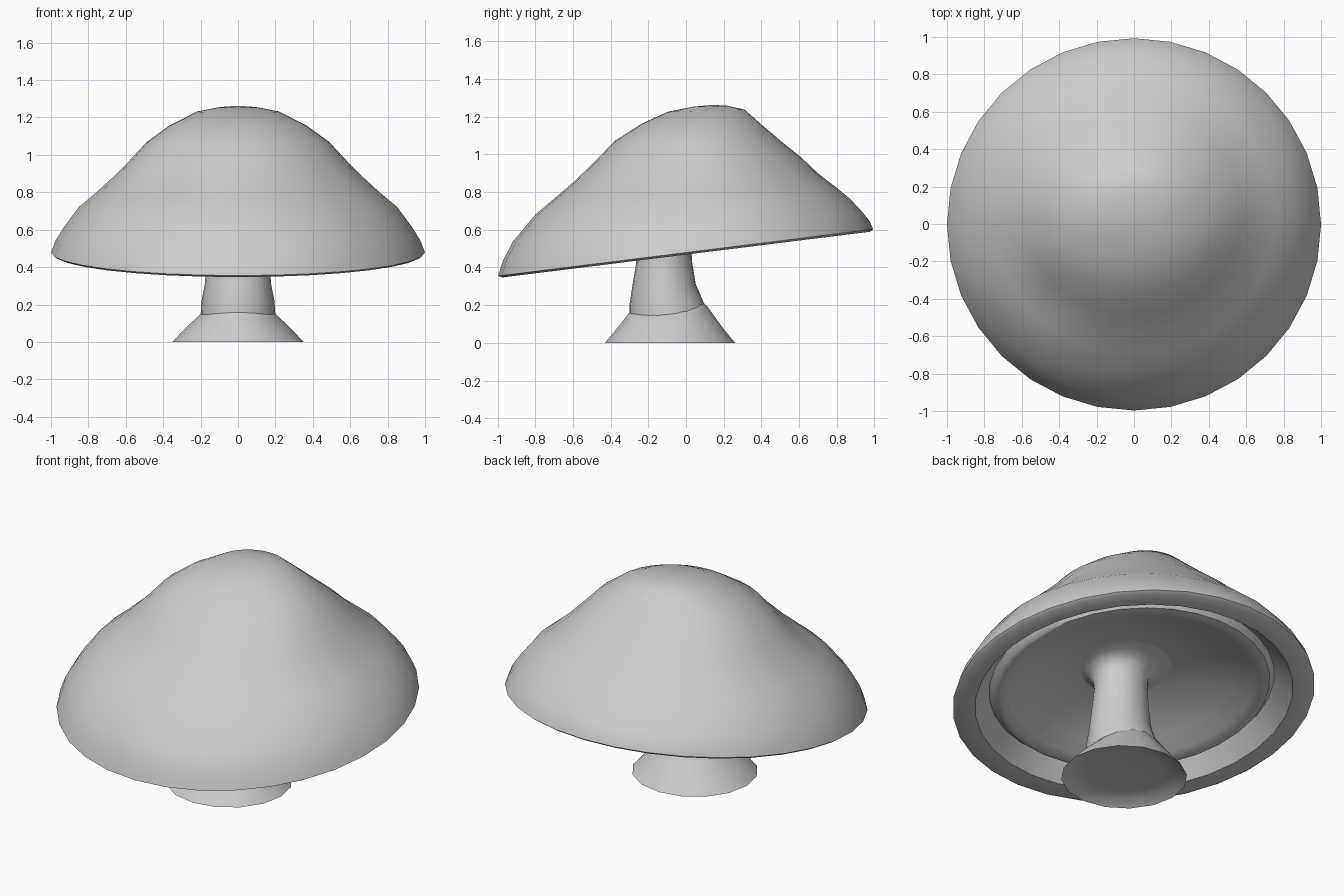
import bpy, bmesh, math


def loft(name, rings, sides, close_start=False, close_end=False, dent=False):
    """Skin rings given as (front_y, front_z, back_y, back_z, half_width, side_dip)."""
    bm = bmesh.new()
    loops = []
    for fy, fz, by, bz, rx, dip in rings:
        loop = []
        for i in range(sides):
            a = 2 * math.pi * i / sides
            c, s = math.cos(a), math.sin(a)
            x = rx * c
            y = (fy + by) / 2 + (by - fy) / 2 * s
            z = (fz + bz) / 2 + (bz - fz) / 2 * s - dip * c * c
            if dent:
                # soft hollow on the front left shoulder
                z -= 0.03 * math.exp(-((x + 0.43) ** 2 + (y + 0.41) ** 2) / 0.014)
            loop.append(bm.verts.new((x, y, z)))
        loops.append(loop)
    for a, b in zip(loops, loops[1:]):
        for i in range(sides):
            j = (i + 1) % sides
            bm.faces.new((a[i], a[j], b[j], b[i]))
    if close_start:
        bm.faces.new(loops[0][::-1])
    if close_end:
        bm.faces.new(loops[-1])
    mesh = bpy.data.meshes.new(name)
    bm.to_mesh(mesh)
    bm.free()
    obj = bpy.data.objects.new(name, mesh)
    bpy.context.collection.objects.link(obj)
    bpy.ops.object.select_all(action='DESELECT')
    obj.select_set(True)
    bpy.context.view_layer.objects.active = obj
    bpy.ops.object.shade_smooth_by_angle(angle=math.radians(45))
    return obj


def tilted(r, h):
    """Ring of radius r lying h above the sloping rim plane of the cap."""
    cy, cz = -0.2 * h, 0.468 + h
    return (cy - 0.99 * r, cz - 0.123 * r, cy + 0.99 * r, cz + 0.123 * r, r, 0)


# Cap: inner rim wall, flat lip, then the lopsided dome up to the apex
loft("cap", [
    tilted(0.79, 0.10),
    tilted(0.88, 0.0),
    tilted(0.985, 0.0),
    (-0.997, 0.355, 0.993, 0.603, 1.0, 0),
    (-0.97, 0.44, 0.975, 0.645, 0.975, 0),
    (-0.92, 0.535, 0.935, 0.695, 0.93, 0),
    (-0.80, 0.68, 0.87, 0.765, 0.85, 0),
    (-0.70, 0.765, 0.79, 0.83, 0.76, 0),
    (-0.60, 0.85, 0.70, 0.90, 0.675, 0),
    (-0.49, 0.955, 0.61, 0.985, 0.58, 0),
    (-0.38, 1.07, 0.51, 1.065, 0.49, 0),
    (-0.24, 1.16, 0.41, 1.15, 0.37, 0),
    (-0.10, 1.225, 0.31, 1.238, 0.22, 0),
    (0.03, 1.252, 0.22, 1.258, 0.10, 0),
    (0.13, 1.262, 0.15, 1.262, 0.01, 0),
], 32, close_end=True, dent=True)

# Gills: concave underside with a rounded edge, set inside the rim
loft("gills", [
    tilted(0.10, 0.24),
    tilted(0.24, 0.23),
    tilted(0.42, 0.19),
    tilted(0.58, 0.13),
    tilted(0.68, 0.08),
    tilted(0.73, 0.062),
    tilted(0.76, 0.066),
    tilted(0.775, 0.085),
    tilted(0.79, 0.10),
], 32)

# Stem: leaning shaft that flares where it meets the gills
loft("stem", [
    (-0.30, 0.12, 0.11, 0.17, 0.20, 0),
    (-0.30, 0.20, 0.085, 0.235, 0.195, 0),
    (-0.285, 0.30, 0.052, 0.31, 0.178, 0),
    (-0.265, 0.42, 0.032, 0.43, 0.167, 0),
    (-0.252, 0.55, 0.025, 0.58, 0.152, 0),
    (-0.26, 0.61, 0.032, 0.65, 0.158, 0),
    (-0.285, 0.645, 0.06, 0.69, 0.18, 0),
    (-0.33, 0.66, 0.11, 0.71, 0.22, 0),
    (-0.39, 0.65, 0.17, 0.725, 0.28, 0),
], 24)

# Base: flared sleeve with a wavy top edge and a recessed underside
loft("stem_base", [
    (-0.30, 0.04, 0.13, 0.04, 0.22, 0),
    (-0.385, 0.03, 0.215, 0.03, 0.30, 0),
    (-0.43, 0.0, 0.26, 0.0, 0.35, 0),
    (-0.375, 0.065, 0.198, 0.075, 0.285, 0),
    (-0.315, 0.142, 0.115, 0.19, 0.215, 0.03),
    (-0.303, 0.158, 0.09, 0.215, 0.198, 0.035),
    (-0.27, 0.160, 0.05, 0.222, 0.16, 0.035),
], 16, close_start=True)
